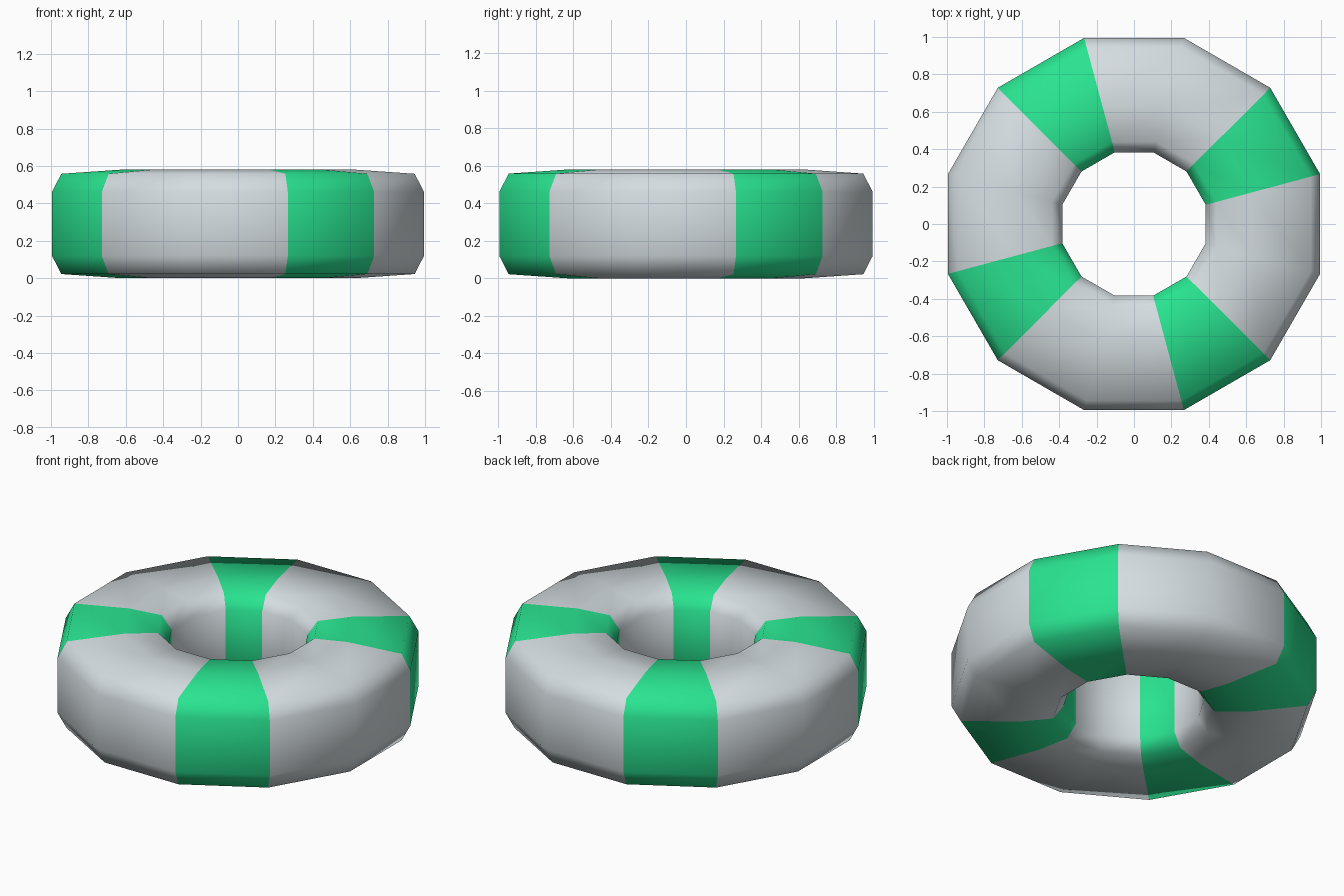
import bpy, bmesh, math

cube = bpy.data.objects.get("Cube")
if cube:
    bpy.data.objects.remove(cube, do_unlink=True)


def make_material(name, rgb):
    mat = bpy.data.materials.new(name)
    mat.use_nodes = True
    mat.diffuse_color = (*rgb, 1)
    mat.node_tree.nodes["Principled BSDF"].inputs["Base Color"].default_value = (*rgb, 1)
    return mat


grey = make_material("pale grey", (0.66, 0.72, 0.745))
green = make_material("bright green", (0.022, 0.77, 0.28))

SIDES = 12
MIDDLE = 0.29

# Upper half of the tube section, outside to inside: radius, height above middle
upper = [(1.03, 0.17), (0.978, 0.268), (0.65, 0.29), (0.455, 0.279), (0.397, 0.2)]
section = upper + [(r, -h) for r, h in reversed(upper)]
count = len(section)

# Sweep the section around the vertical axis
bm = bmesh.new()
rings = []
for i in range(SIDES):
    a = math.radians(15 + 360 * i / SIDES)
    rings.append([bm.verts.new((r * math.cos(a), r * math.sin(a), MIDDLE + h))
                  for r, h in section])

# Every third segment is a coloured band
for i in range(SIDES):
    here, there = rings[i], rings[(i + 1) % SIDES]
    for j in range(count):
        k = (j + 1) % count
        face = bm.faces.new((here[j], there[j], there[k], here[k]))
        face.material_index = 1 if i % 3 == 0 else 0
        face.smooth = True
bmesh.ops.recalc_face_normals(bm, faces=bm.faces)

mesh = bpy.data.meshes.new("float_ring")
bm.to_mesh(mesh)
bm.free()
mesh.materials.append(grey)
mesh.materials.append(green)
ring = bpy.data.objects.new("float_ring", mesh)
bpy.context.collection.objects.link(ring)
